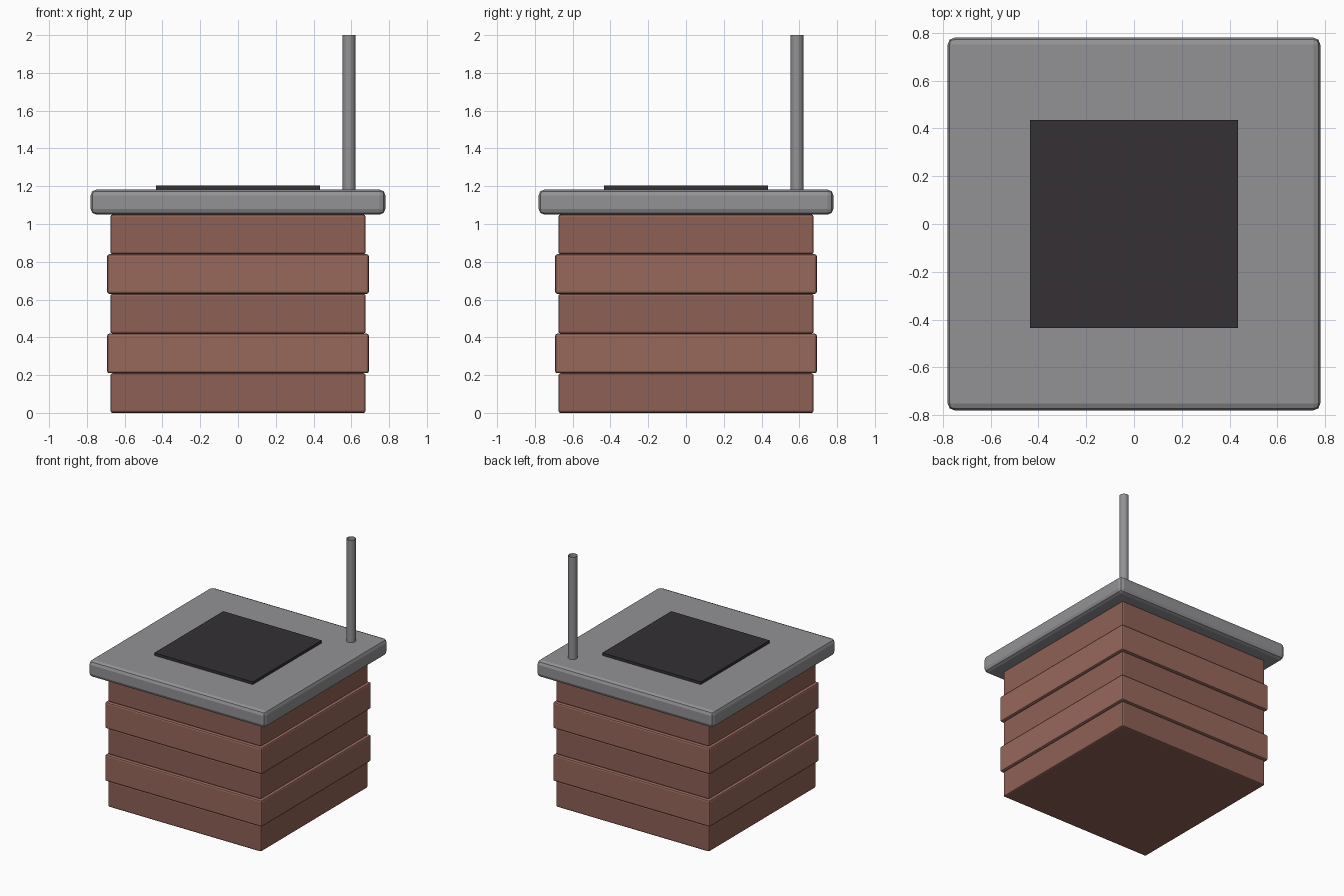
import bpy, math

if "Cube" in bpy.data.objects:
    bpy.data.objects.remove(bpy.data.objects["Cube"])


def material(name, rgb):
    m = bpy.data.materials.new(name)
    m.diffuse_color = (*rgb, 1)
    m.use_nodes = True
    m.node_tree.nodes["Principled BSDF"].inputs["Base Color"].default_value = m.diffuse_color
    return m


def block(name, width, z0, z1, mat=None, bevel=0.0, segments=2):
    bpy.ops.mesh.primitive_cube_add(size=1, location=(0, 0, (z0 + z1) / 2))
    ob = bpy.context.object
    ob.name = name
    ob.scale = (width, width, z1 - z0)
    bpy.ops.object.transform_apply(location=False, rotation=False, scale=True)
    if mat:
        ob.data.materials.append(mat)
    if bevel:
        mod = ob.modifiers.new("Bevel", 'BEVEL')
        mod.width = bevel
        mod.segments = segments
    return ob


brick_dark = material("brick_dark", (0.27, 0.118, 0.09))
brick_light = material("brick_light", (0.31, 0.14, 0.105))
grey = material("cap_grey", (0.29, 0.285, 0.30))
black = material("flue_black", (0.035, 0.03, 0.034))

# Stacked brick courses, every second one slightly wider
H = 0.21
for i in range(5):
    wide = i % 2
    block(f"brick_course_{i + 1}", 1.386 if wide else 1.352, i * H, (i + 1) * H,
          brick_light if wide else brick_dark, 0.012)

# Overhanging cap slab and the dark flue opening on top
block("cap_slab", 1.56, 1.05, 1.182, grey, 0.03, 2)
block("flue_opening", 0.87, 1.17, 1.203, black)

# Thin open-ended pole at the back right corner
bpy.ops.mesh.primitive_cylinder_add(vertices=16, radius=0.034, depth=0.83,
                                    end_fill_type='NOTHING',
                                    location=(0.588, 0.588, 1.585))
pole = bpy.context.object
pole.name = "corner_pole"
pole.data.materials.append(grey)
bpy.ops.object.shade_smooth_by_angle(angle=math.radians(40))
